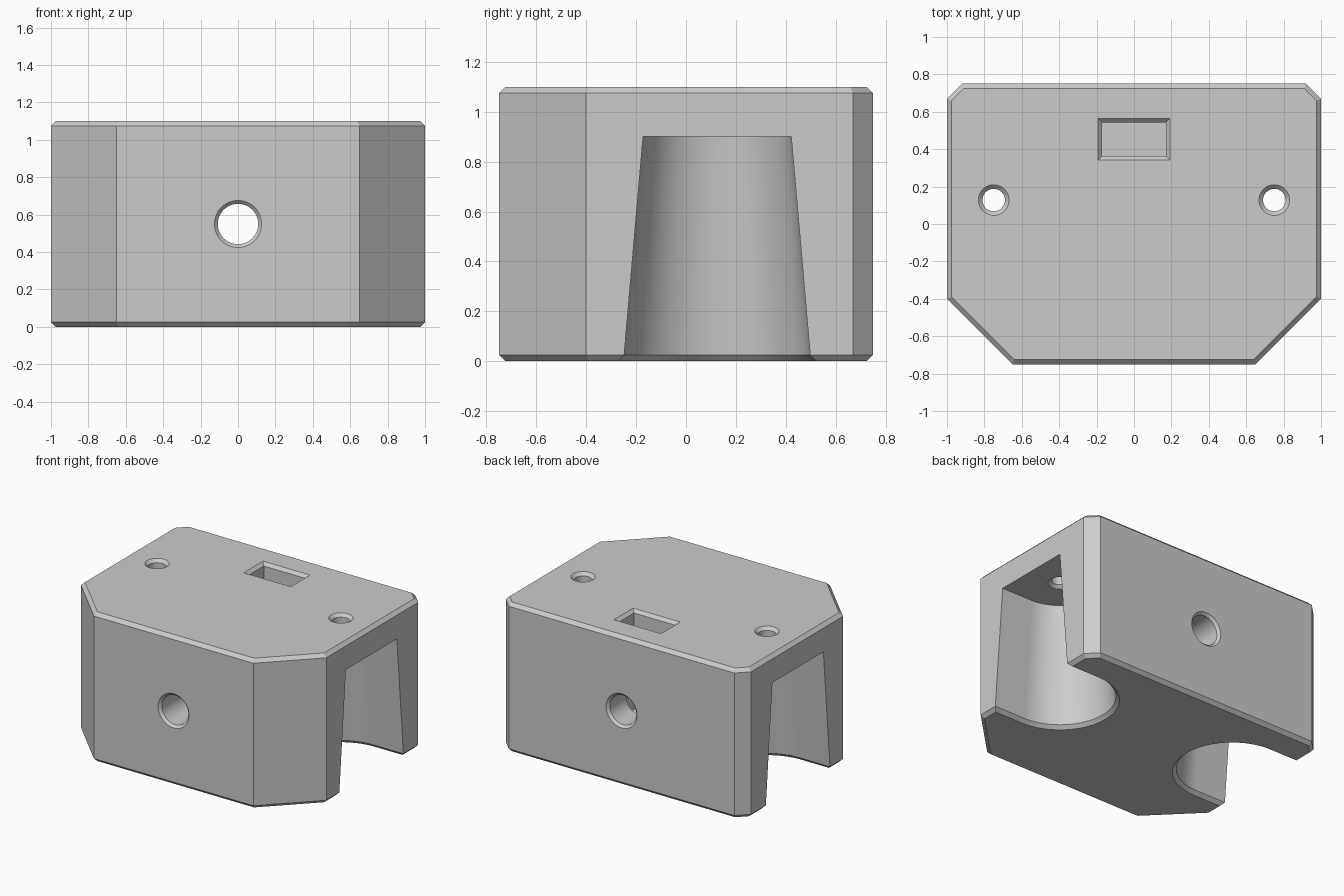
import bpy, bmesh, math
from mathutils import Matrix

if "Cube" in bpy.data.objects:
    bpy.data.objects.remove(bpy.data.objects["Cube"])

H, C = 1.1, 0.025      # block height, edge chamfer

grey = bpy.data.materials.new("light grey")
grey.diffuse_color = (0.6, 0.6, 0.6, 1)
grey.use_nodes = True
grey.node_tree.nodes["Principled BSDF"].inputs["Base Color"].default_value = grey.diffuse_color


def loft(name, rings, matrix=Matrix()):
    """Closed solid through rings of equal point count."""
    bm = bmesh.new()
    loops = [[bm.verts.new(p) for p in ring] for ring in rings]
    n = len(loops[0])
    for a, b in zip(loops, loops[1:]):
        for i in range(n):
            j = (i + 1) % n
            bm.faces.new((a[i], a[j], b[j], b[i]))
    bm.faces.new(loops[0][::-1])
    bm.faces.new(loops[-1])
    bm.transform(matrix)
    bmesh.ops.recalc_face_normals(bm, faces=bm.faces)
    me = bpy.data.meshes.new(name)
    bm.to_mesh(me)
    bm.free()
    me.materials.append(grey)
    ob = bpy.data.objects.new(name, me)
    bpy.context.collection.objects.link(ob)
    return ob


def circle(r, z, n=48):
    return [(r * math.cos(2 * math.pi * i / n), r * math.sin(2 * math.pi * i / n), z) for i in range(n)]


def drill(name, r, rim, z0, z1, matrix):
    """Hole cutter from z0 to z1, countersunk by rim at both ends."""
    e = 0.01
    levels = [(r + rim + e, z0 - e), (r, z0 + rim), (r, z1 - rim), (r + rim + e, z1 + e)]
    return loft(name, [circle(a, z) for a, z in levels], matrix)


def outline(d, z):
    """Block outline with cut corners, inset by d."""
    k = d * math.tan(math.pi / 8)
    right = [(0.65 - k, -0.75 + d), (1 - d, -0.4 + k), (1 - d, 0.67 - k), (0.92 - k, 0.75 - d)]
    return [(x, y, z) for x, y in right] + [(-x, y, z) for x, y in reversed(right)]


def pocket_ring(r, z, side):
    """Half-round slot section, open to the side."""
    n = 40
    pts = [(1.3, -r)]
    pts += [(0.75 - r * math.cos(t), r * math.sin(t))
            for t in (-math.pi / 2 + math.pi * i / n for i in range(n + 1))]
    pts.append((1.3, r))
    return [(side * x, 0.125 + y, z) for x, y in pts]


def rect(d, z):
    return [(sx * (0.17 + d), 0.453 + sy * (0.09 + d), z)
            for sx, sy in ((-1, -1), (1, -1), (1, 1), (-1, 1))]


# Chamfered block
block = loft("block", [outline(C, 0), outline(0, C), outline(0, H - C), outline(C, H)])

cutters = []
for side in (-1, 1):
    # Tapered side pockets with flared lower lip
    cutters.append(loft("pocket_cutter", [pocket_ring(r, z, side) for r, z in
                        ((0.418, -0.02), (0.373, C), (0.297, 0.9))]))
    # Vertical screw holes above the pockets
    cutters.append(drill("screw_hole_cutter", 0.06, 0.022, 0.9, H,
                         Matrix.Translation((side * 0.75, 0.128, 0))))
# Nut slot in the top
cutters.append(loft("nut_slot_cutter", [rect(0, 0.37), rect(0, H - 0.022), rect(0.032, H + 0.01)]))
# Front-to-back bolt hole
cutters.append(drill("bolt_hole_cutter", 0.108, 0.018, -0.75, 0.75,
                     Matrix.Translation((0, 0, 0.55)) @ Matrix.Rotation(math.pi / 2, 4, 'X')))

bpy.context.view_layer.objects.active = block
block.select_set(True)
for c in cutters:
    c.hide_render = True
    mod = block.modifiers.new("cut", 'BOOLEAN')
    mod.operation = 'DIFFERENCE'
    mod.solver = 'EXACT'
    mod.object = c
    bpy.ops.object.modifier_apply(modifier=mod.name)
    bpy.data.objects.remove(c)

bpy.ops.object.shade_smooth_by_angle(angle=math.radians(25))
